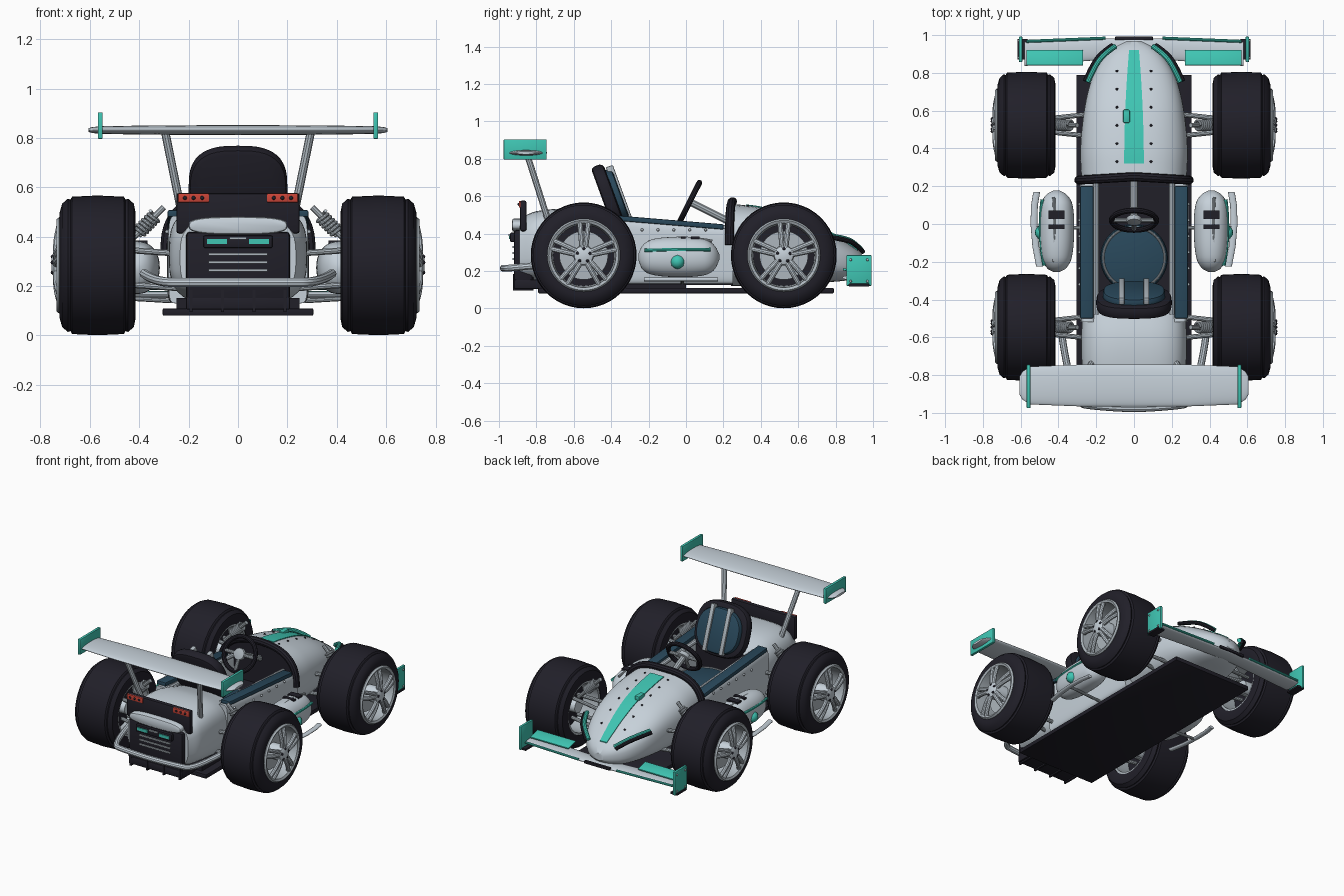
import bpy, bmesh, math
from mathutils import Matrix, Vector

if "Cube" in bpy.data.objects:
    bpy.data.objects.remove(bpy.data.objects["Cube"])


def material(name, *rgb):
    m = bpy.data.materials.new(name)
    m.use_nodes = True
    m.diffuse_color = (*rgb, 1)
    m.node_tree.nodes["Principled BSDF"].inputs["Base Color"].default_value = (*rgb, 1)
    return m


SILVER = material("silver paint", .57, .64, .7)
METAL = material("grey metal", .42, .47, .51)
BLACK = material("dark rubber", .015, .014, .022)
GREEN = material("teal green", .05, .56, .45)
BLUE = material("navy leather", .022, .065, .105)
RED = material("red lamp", .6, .06, .04)


def finish(ob, mat, mirror=False):
    ob.data.materials.append(mat)
    bpy.ops.object.select_all(action='DESELECT')
    ob.select_set(True)
    bpy.context.view_layer.objects.active = ob
    bpy.ops.object.shade_smooth_by_angle(angle=math.radians(35))
    if mirror:
        ob.modifiers.new("Mirror", 'MIRROR').use_mirror_merge = False
    return ob


def build(name, bm, mat, mirror=False, bevel=0):
    bmesh.ops.recalc_face_normals(bm, faces=bm.faces)
    if bevel:
        edges = [e for e in bm.edges if e.calc_face_angle(0) > .6]
        bmesh.ops.bevel(bm, geom=edges, offset=bevel, segments=2, affect='EDGES', profile=.5)
    me = bpy.data.meshes.new(name)
    bm.to_mesh(me)
    bm.free()
    ob = bpy.data.objects.new(name, me)
    bpy.context.collection.objects.link(ob)
    return finish(ob, mat, mirror)


def box(name, mat, loc, size, mirror=False, bevel=0, rot=(0, 0, 0)):
    bm = bmesh.new()
    turn = Matrix.LocRotScale(Vector(loc), None, None)
    for angle, axis in zip(rot, "XYZ"):
        turn = turn @ Matrix.Rotation(angle, 4, axis)
    bmesh.ops.create_cube(bm, size=1, matrix=turn @ Matrix.Diagonal((*size, 1)))
    return build(name, bm, mat, mirror, bevel)


def oval(a, b, n=2, count=40):
    pts = []
    for k in range(count):
        c, s = math.cos(math.tau * k / count), math.sin(math.tau * k / count)
        pts.append((a * math.copysign(abs(c) ** (2 / n), c), b * math.copysign(abs(s) ** (2 / n), s)))
    return pts


def skin(name, rings, mat, mirror=False, cap=True, bevel=0):
    bm = bmesh.new()
    loops = [[bm.verts.new(p) for p in ring] for ring in rings]
    if not cap:
        loops.append(loops[0])
    for a, b in zip(loops, loops[1:]):
        for k in range(len(a)):
            j = (k + 1) % len(a)
            bm.faces.new((a[k], a[j], b[j], b[k]))
    if cap:
        bm.faces.new(loops[0])
        bm.faces.new(loops[-1])
    return build(name, bm, mat, mirror, bevel)


def plate(name, outline, thick, loc, tilt, mat, mirror=False, bevel=0):
    m = Matrix.Translation(loc) @ Matrix.Rotation(tilt, 4, 'X')
    return skin(name, [[m @ Vector((x, y, z)) for x, y in outline] for z in (-thick / 2, thick / 2)],
                mat, mirror, True, bevel)


def lathe(name, profile, mat, cap=False, y=0, z=0):
    rings = [[(x, y + u, z + v) for u, v in oval(r, r, 2, 48)] for x, r in profile]
    return skin(name, rings, mat, True, cap)


def tube(name, paths, radius, mat, mirror=False, cyclic=False):
    cu = bpy.data.curves.new(name, 'CURVE')
    cu.dimensions, cu.bevel_depth, cu.bevel_resolution, cu.use_fill_caps = '3D', radius, 3, True
    for path in paths:
        sp = cu.splines.new('POLY' if cyclic or len(path) < 3 else 'NURBS')
        sp.points.add(len(path) - 1)
        for p, co in zip(sp.points, path):
            p.co = (*co, 1)
        sp.use_cyclic_u = cyclic
        if sp.type == 'NURBS':
            sp.order_u, sp.use_endpoint_u = 3, True
    ob = bpy.data.objects.new(name, cu)
    bpy.context.collection.objects.link(ob)
    bpy.ops.object.select_all(action='DESELECT')
    ob.select_set(True)
    bpy.context.view_layer.objects.active = ob
    bpy.ops.object.convert(target='MESH')
    return finish(bpy.context.view_layer.objects.active, mat, mirror)


def studs(name, points, radius, mat, mirror=True):
    bm = bmesh.new()
    for p in points:
        bmesh.ops.create_icosphere(bm, subdivisions=2, radius=radius, matrix=Matrix.Translation(p))
    return build(name, bm, mat, mirror)


def at(secs, y):
    """Smoothly interpolated section values at y."""
    i = max(k for k in range(len(secs) - 1) if secs[k][0] <= y + 1e-6)
    a, b, p, q = secs[i], secs[i + 1], secs[max(i - 1, 0)], secs[min(i + 2, len(secs) - 1)]
    h = b[0] - a[0]
    t = (y - a[0]) / h
    s = t * t * (3 - 2 * t)
    return [a[j] + (b[j] - a[j]) * s + h * (t * (1 - t) ** 2 * (b[j] - p[j]) / (b[0] - p[0])
            - t * t * (1 - t) * (q[j] - a[j]) / (q[0] - a[0])) for j in range(1, len(a))]


def hull(name, secs, mat, n=2.6, cx=0, mirror=False, steps=28):
    """Loft along y through (y, half width, bottom, top) sections."""
    rings = []
    for k in range(steps + 1):
        y = secs[0][0] + (secs[-1][0] - secs[0][0]) * k / steps
        w, lo, hi = at(secs, y)
        rings.append([(cx + u, y, (lo + hi) / 2 + v) for u, v in oval(w, (hi - lo) / 2, n)])
    return skin(name, rings, mat, mirror)


# Nose and tail shells
NOSE = [(.24, .28, .12, .56), (.4, .285, .12, .54), (.6, .265, .13, .49), (.75, .23, .14, .42),
        (.86, .175, .15, .35), (.93, .11, .17, .3), (.97, .035, .2, .25)]


def nose_top(x, y, lift=0):
    w, lo, hi = at(NOSE, y)
    return (x, y, (lo + hi) / 2 + (hi - lo) / 2 * (1 - abs(x / w) ** 2.6) ** (1 / 2.6) + lift)


tail = [(-.89, .235, .15, .48), (-.8, .27, .14, .52), (-.6, .28, .12, .53), (-.4, .265, .12, .48)]
for shell in (hull("nose_shell", NOSE, SILVER), hull("tail_shell", tail, SILVER, 3.2)):
    shell.data.materials.append(BLACK)
    for f in shell.data.polygons:
        if len(f.vertices) > 4 and -.5 < f.center.y < .3:
            f.material_index = 1

# Nose stripe, rivets, scoop and canards
rings = []
for k in range(25):
    y = .32 + .6 * k / 24
    half = .052 - .026 * (k / 24) ** 2
    top = [nose_top(half * u, y, .005) for u in (-1, -.5, 0, .5, 1)]
    rings.append(top + [(x, y, z - .009) for x, y, z in reversed(top)])
skin("nose_stripe", rings, GREEN)
studs("nose_rivets", [nose_top(.09, .33 + .096 * k) for k in range(6)], .007, BLACK)
box("nose_scoop", GREEN, nose_top(-.04, .57, .008), (.035, .07, .03), bevel=.006)
canard = [(.1, .94, .31), (.16, .9, .355), (.21, .83, .38), (.245, .75, .39)]
tube("canard_fin", [canard], .014, GREEN, True)
tube("canard_edge", [[(x + .014, y + .006, z - .008) for x, y, z in canard]], .013, BLACK, True)

# Cockpit tub, rails and windscreen hoop
wall = [(-.52, .04, .13, .485), (-.2, .045, .13, .46), (.25, .045, .13, .425)]
hull("tub_wall", wall, SILVER, 5, .242, True)
rim = [(x, z) for x in (.215, .285) for z in (0, .028)]
skin("blue_rim", [[(x, y, z + h) for x, h in (rim[0], rim[1], rim[3], rim[2])]
                  for y, z in ((-.5, .48), (.2, .422))], BLUE, True, bevel=.006)
tube("inner_rail", [[(.2, -.48, .47), (.2, .22, .43)]], .016, SILVER, True)
studs("tub_rivets", [(.288, -.32 + .085 * k, .42) for k in range(6)], .008, METAL)
box("cockpit_floor", BLACK, (0, -.12, .2), (.44, .74, .15))
w, lo, hi = at(NOSE, .24)
arc = [(u, .25 - abs(u) * .06, (lo + hi) / 2 + v) for u, v in oval(w + .012, (hi - lo) / 2 + .012, 2.6)][:21]
tube("windscreen_hoop", [arc], .024, BLACK)

# Seat
lean = math.radians(110)
plate("seat_cushion", oval(.18, .18), .08, (0, -.18, .3), 0, BLUE, bevel=.02)
tube("cushion_piping", [[(x, y - .18, .34) for x, y in oval(.163, .163)]], .006, METAL, cyclic=True)
plate("seat_shell", oval(.2, .18, 2.8), .07, (0, -.415, .595), lean, BLACK, bevel=.022)
plate("seat_pad", oval(.165, .15, 2.4), .06, (0, -.375, .6), lean, BLUE, bevel=.02)
box("seat_strap", METAL, (.065, -.357, .615), (.03, .04, .31), True, .006, (math.radians(20), 0, 0))

# Steering wheel
hub, up = Vector((0, .02, .57)), Vector((0, .45, .89))
ring = [hub + Vector((x, 0, 0)) + up * v for x, v in oval(.118, .115)]
tube("steering_wheel", [ring], .015, BLACK, cyclic=True)
tube("steering_spokes", [[hub, ring[k]] for k in (0, 20, 30)], .012, METAL)
plate("steering_hub", oval(.04, .04), .03, hub, math.radians(63), METAL, bevel=.006)
tube("steering_column", [[hub, (0, .26, .45)]], .02, METAL)

# Floor, underbody and diffuser
box("floor", BLACK, (0, 0, .095), (.61, 1.58, .03), bevel=.006)
box("underbody", BLACK, (0, -.38, .13), (.5, .76, .045))
box("diffuser", BLACK, (0, -.83, .13), (.42, .18, .05), bevel=.006)
for k in range(4):
    box("diffuser_fin", BLACK, (-.19 + .127 * k, -.87, .14), (.012, .11, .09))

# Rear panel with lamps and grille
box("rear_panel", BLACK, (0, -.87, .28), (.42, .1, .28), bevel=.015)
box("lamp_panel", BLACK, (0, -.87, .495), (.5, .035, .165), bevel=.012)
plate("tail_lip", oval(.2, .036, 3), .09, (0, -.885, .445), math.pi / 2, SILVER, bevel=.012)
box("tail_lamp", RED, (.18, -.888, .557), (.125, .012, .036), True, .003)
studs("lamp_dots", [(.145 + .035 * k, -.894, .557) for k in range(3)], .008, BLACK)
box("grille_housing", BLACK, (0, -.925, .38), (.28, .03, .05), bevel=.006)
box("grille_light", GREEN, (.085, -.942, .38), (.08, .008, .02), True)
for k in range(5):
    box("grille_slat", METAL, (0, -.922 - .02 * (k > 3), .265 + .032 * k), (.24 if k < 4 else .07, .012, .01))

# Rear bumper
tube("rear_bumper", [[(.38, -.6, .25), (.36, -.74, .235), (.3, -.95, .215), (.22, -.965, .215), (0, -.98, .215),
                      (-.22, -.965, .215), (-.3, -.95, .215), (-.36, -.74, .235), (-.38, -.6, .25)]], .019, SILVER)

# Rear wing
span = [(-.605, .05, .008), (-.59, .075, .012), (-.55, .1, .016), (-.3, .11, .019), (0, .112, .02)]
span += [(-x, c, t) for x, c, t in reversed(span[:-1])]
skin("rear_wing", [[(x, -.855 + u, .832 + v) for u, v in oval(c, t)] for x, c, t in span], SILVER)
box("rear_endplate", GREEN, (.558, -.86, .85), (.02, .23, .108), True, .005)
tube("wing_strut", [[(.295, -.85, .825), (.225, -.74, .48)]], .017, SILVER, True)

# Front wing
rings = []
for k in range(25):
    x = -.58 + 1.16 * k / 24
    rings.append([(x, .935 - .06 * abs(x) + u, .165 + v) for u, v in oval(.052 + .02 * abs(x), .014)])
skin("front_wing", rings, SILVER)
box("front_flap", GREEN, (.42, .88, .2), (.3, .085, .012), True, .004, (-.25, 0, 0))
tube("wing_edge_stripe", [[(.15, .984, .172), (.57, .967, .172)]], .008, GREEN, True)
box("wing_centre_band", BLACK, (0, .983, .17), (.2, .02, .02), bevel=.004)
box("front_endplate", GREEN, (.6, .925, .203), (.018, .135, .165), True, .005)
box("endplate_foot", BLACK, (.59, .925, .125), (.055, .11, .015), True, .004)
studs("endplate_bolts", [(.609, y, z) for y in (.88, .97) for z in (.145, .26)], .007, METAL)

# Side pods
pod = [(-.255, .015, .26, .29), (-.235, .05, .21, .335), (-.18, .08, .18, .37), (-.04, .093, .168, .382),
       (.1, .085, .178, .37), (.155, .055, .21, .335), (.178, .015, .26, .29)]
hull("side_pod", pod, SILVER, 2.2, .41, True)
box("pod_vent", BLACK, (.41, .05, .378), (.085, .045, .012), True)
box("pod_vent_small", BLACK, (.41, -.015, .379), (.085, .025, .012), True)
tube("pod_rail", [[(.43, -.2, .355), (.415, -.03, .395), (.425, .14, .36)]], .008, METAL, True)
tube("pod_stripe", [[(.475, -.22, .31), (.508, -.05, .315), (.485, .13, .315)]], .01, GREEN, True)
studs("pod_button", [(.485, -.045, .25)], .04, GREEN)
blade = [(-.225, .5), (-.12, .52), (0, .53), (.1, .527), (.17, .515)]
skin("pod_blade", [[(x + u, y, .155 + v) for u, v in oval(.018, .01)] for y, x in blade], SILVER, True)
tube("blade_stay", [[(.27, -.02, .14), (.52, -.02, .155)]], .01, METAL, True)

# Wheels and suspension, one set per axle
TYRE = [(.425, .18), (.415, .215), (.422, .25), (.445, .27), (.455, .266), (.462, .278), (.57, .283),
        (.672, .278), (.679, .266), (.689, .27), (.712, .25), (.722, .215), (.717, .18)]
RIM = [(.7, .185), (.724, .195), (.735, .187), (.728, .172), (.6, .163), (.43, .165), (.43, .185)]
for axle, y in (("front", .523), ("rear", -.547)):
    z = .284
    lathe(axle + "_tyre", TYRE, BLACK, y=y, z=z)
    lathe(axle + "_rim", RIM, METAL, y=y, z=z)
    lathe(axle + "_wheel_back", [(.55, .168), (.57, .168)], BLACK, True, y, z)
    lathe(axle + "_brake_disc", [(.63, .13), (.65, .13)], METAL, True, y, z)
    lathe(axle + "_hub", [(.47, .045), (.72, .055), (.745, .05), (.755, .03)], SILVER, True, y, z)
    spokes, nuts = [], []
    for k in range(5):
        a = math.tau * k / 5 + .3
        nuts.append((.75, y + .035 * math.cos(a), z + .035 * math.sin(a)))
        for d in (-.13, .13):
            spokes.append([(x, y + r * math.cos(a + d * s), z + r * math.sin(a + d * s))
                           for x, r, s in ((.733, .035, 2), (.742, .09, 1.3), (.718, .175, 1))])
    tube(axle + "_spokes", spokes, .014, SILVER, True)
    studs(axle + "_wheel_nuts", nuts, .009, BLACK)
    arms = [[(.22, y + d, h), (.5, y + d * .5, h + .02)] for d in (-.06, .06) for h in (.19, .33)]
    tube(axle + "_arms", arms, .013, METAL, True)
    tube(axle + "_shock", [[(.3, y, .52), (.47, y, .35)]], .013, METAL, True)
    coil = [(.335 + .07 * t / 40 + .02 * math.cos(t), y + .028 * math.sin(t), .485 - .07 * t / 40 + .02 * math.cos(t))
            for t in range(41)]
    tube(axle + "_spring", [coil], .007, SILVER, True)
